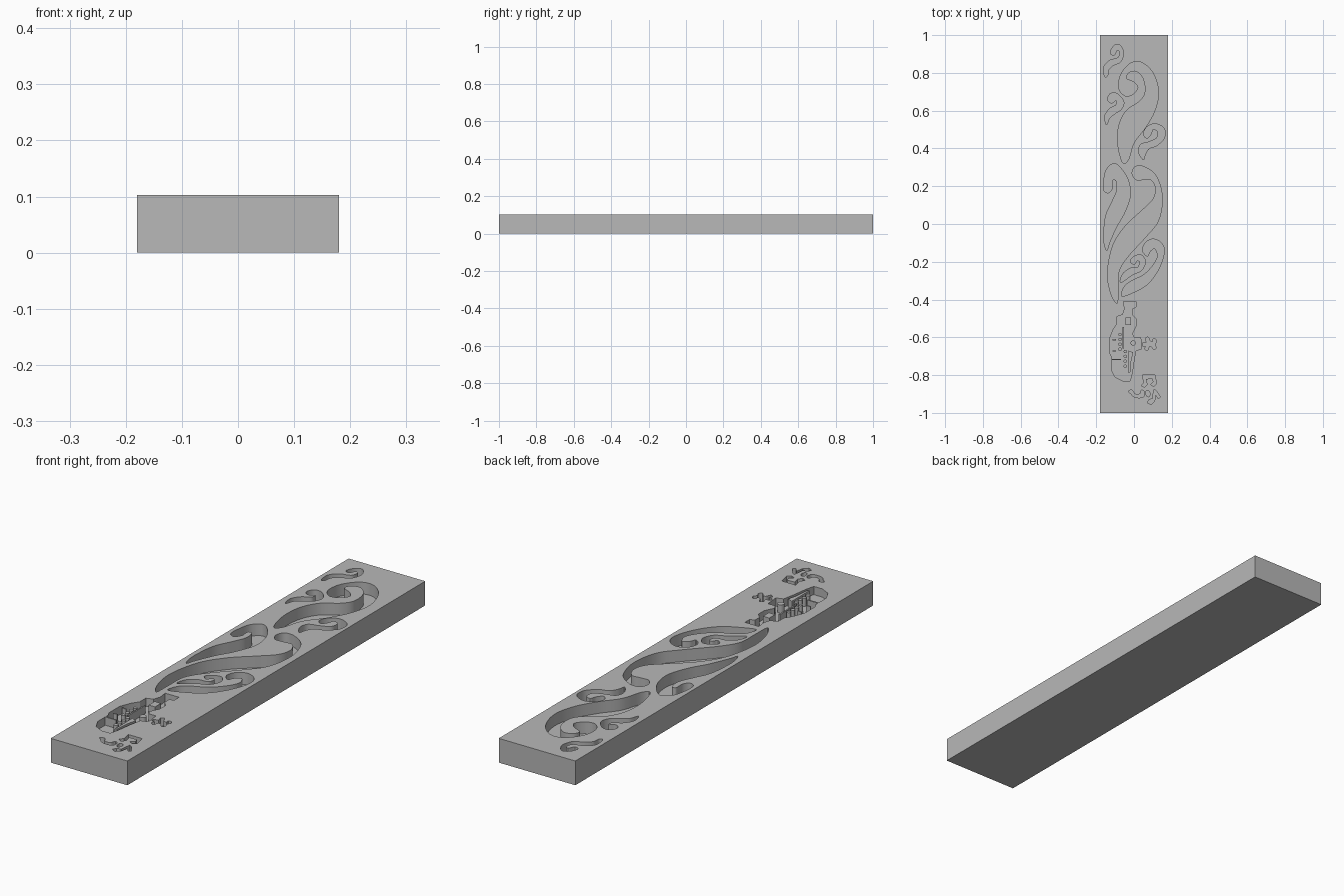
import bpy
import bmesh
import math
from mathutils import Vector

# Plan coordinates are in hundredths of a unit
UNIT = 0.01
HALF_WIDTH, HALF_LENGTH, HEIGHT = 0.18, 1.0, 0.103
SWIRL_FLOOR = 0.053
PICTURE_FLOOR = 0.068

old_cube = bpy.data.objects.get("Cube")
if old_cube:
    bpy.data.objects.remove(old_cube, do_unlink=True)

grey = bpy.data.materials.new("plain grey")
grey.use_nodes = True
grey.diffuse_color = (0.48, 0.48, 0.48, 1)
shader = next(n for n in grey.node_tree.nodes if n.type == "BSDF_PRINCIPLED")
shader.inputs["Base Color"].default_value = grey.diffuse_color


def rounded(points, steps=6):
    """Closed smooth outline through the given points."""
    outline = []
    count = len(points)
    for i in range(count):
        a, b, c, d = (Vector(points[(i + k) % count]) for k in (-1, 0, 1, 2))
        for s in range(steps):
            t = s / steps
            outline.append(b + (c - a) * t / 2
                           + (a * 2 - b * 5 + c * 4 - d) * t * t / 2
                           + (b * 3 - a - c * 3 + d) * t * t * t / 2)
    return outline


def circle(x, y, radius, sides=16):
    return [(x + radius * math.cos(math.tau * i / sides),
             y + radius * math.sin(math.tau * i / sides)) for i in range(sides)]


def box(left, bottom, right, top):
    return [(left, bottom), (right, bottom), (right, top), (left, top)]


def add_prism(bm, outline, low, high):
    """Upright prism over a flat outline."""
    lower = [bm.verts.new((p[0] * UNIT, p[1] * UNIT, low)) for p in outline]
    upper = [bm.verts.new((p[0] * UNIT, p[1] * UNIT, high)) for p in outline]
    bm.faces.new(lower)
    bm.faces.new(upper)
    for i in range(len(outline)):
        j = (i + 1) % len(outline)
        bm.faces.new((lower[i], lower[j], upper[j], upper[i]))


def make_object(name, prisms):
    bm = bmesh.new()
    for outline, low, high in prisms:
        add_prism(bm, outline, low, high)
    bmesh.ops.recalc_face_normals(bm, faces=bm.faces[:])
    mesh = bpy.data.meshes.new(name)
    bm.to_mesh(mesh)
    bm.free()
    mesh.materials.append(grey)
    obj = bpy.data.objects.new(name, mesh)
    bpy.context.collection.objects.link(obj)
    return obj


# Carved swirls, from the back end to the middle
back_curl = [(-15.5, 78), (-16, 83), (-13, 86.5), (-8.5, 88), (-7.5, 91), (-9, 92),
             (-10.5, 89.5), (-12.5, 90.5), (-11, 94), (-8, 95), (-5.5, 91),
             (-7, 86), (-11, 84), (-13.5, 81.5), (-14, 78.5)]
left_curl = [(-14.5, 52.5), (-15.5, 57), (-13, 61), (-9.5, 63), (-9.5, 65.5),
             (-12, 64), (-14, 66), (-12.5, 69), (-9, 69), (-5.5, 65),
             (-6.5, 61), (-10, 58.5), (-13, 56)]
back_swirl = [(-6, 32.5), (-8.5, 42), (-8, 52), (-4, 60), (3, 65), (6, 70),
              (5, 77), (1, 81), (-3, 80), (-4, 77), (0, 75), (2, 72), (-1, 68.5),
              (-5, 68), (-8, 72), (-7, 79), (-2, 85), (4, 85.5), (10, 80),
              (13, 70), (11, 60), (6, 51), (0, 43), (-3, 34)]
right_curl = [(5, 34), (2.5, 38), (3.5, 42), (8, 43.5), (12, 45.5), (12.5, 49),
              (10, 50), (9, 47.5), (7, 45.5), (5, 47.5), (7, 51.5), (11.5, 53),
              (16, 50.5), (16, 45.5), (12, 41.5), (8, 40), (6, 37)]
left_swirl = [(-14.5, -14), (-16, -8), (-15, 4), (-11.5, 12), (-9, 18), (-9.5, 23),
              (-11.5, 23), (-11.5, 19), (-13.5, 16.5), (-16, 18), (-16, 23),
              (-14.5, 29), (-10.5, 32), (-6.5, 29), (-3, 23), (-2, 15),
              (-5, 6), (-9.5, -2), (-13, -10)]
main_swirl = [(-9, -42), (-12.5, -36), (-14, -25), (-11, -11), (-4.5, -1), (4, 7),
              (10, 13), (11.5, 19), (9, 23.5), (5, 23.5), (1, 23.5), (-1, 27),
              (1, 30.5), (6, 30), (12, 25), (15, 14), (13, 2), (7, -6),
              (-3, -17), (-8, -25), (-8.5, -34)]
right_leaf = [(-6.5, -38), (-1, -36.5), (7, -32), (13, -24), (16, -15), (14.5, -10),
              (10, -8), (6, -10), (4.5, -14), (7, -17), (8.5, -14.5), (11, -13),
              (12.5, -17), (10, -22), (5, -27), (-1, -30), (-5, -33)]
small_curl = [(-7, -31), (-6, -26.5), (-2, -23.5), (2, -23), (3, -20), (1.5, -19.5),
              (0, -21.5), (-2, -19.5), (0.5, -17), (4, -16.5), (6, -20),
              (4, -24.5), (-1, -27)]

# Submarine outline with its tail towards the middle, and its periscopes
submarine = [(-5.5, -41), (1, -41), (1, -44), (-1, -45), (-1, -48), (1, -50),
             (1, -54), (-1, -58), (0, -60), (3.5, -60), (4, -66), (1, -67),
             (0, -72), (-1, -79), (-2, -83), (-6, -83), (-10, -81), (-12, -77),
             (-12, -70), (-13, -68), (-13, -61), (-11, -56), (-9, -53),
             (-9, -49), (-6, -48), (-5, -45)]
periscopes = [(4.6, -63), (6.5, -62.6), (6, -60.5), (7.5, -60), (8.5, -62),
              (10, -62.3), (10, -61), (11.5, -61), (12, -62.5), (11, -63.8),
              (11.8, -65.5), (10.5, -66.5), (9.3, -65), (8, -65), (7, -67),
              (5.5, -66), (6.3, -64.8), (4.6, -64.5)]

# Music notes at the front end
paired_note = [(4.5, -80), (11, -80), (12, -84.5), (10.5, -86), (8.8, -85),
               (10.3, -83.5), (9.8, -81.8), (6.2, -82), (7, -85), (5.5, -86.5),
               (3.8, -85.5), (5.2, -84)]
wavy_note = [(-3, -88.5), (-1, -88), (0.5, -90), (3, -90), (4, -88), (5.5, -89),
             (5, -91.5), (2.5, -92), (0, -91.5), (-1.5, -90)]
flag_note = [(10.5, -87.5), (12, -88.5), (14, -91.5), (13, -92.5), (11.5, -90.5),
             (10.8, -94), (9, -95.5), (7, -94.5), (8, -93), (9.8, -92.5)]
comma_note = [(6.5, -88.5), (8, -88.5), (8.5, -90.5), (7.5, -91.5), (6.5, -90.5)]

swirls = [back_curl, left_curl, back_swirl, right_curl,
          left_swirl, main_swirl, right_leaf, small_curl]
pictures = [submarine, paired_note, flag_note,
            rounded(periscopes), rounded(wavy_note), rounded(comma_note)]

# Block with every recess cut into its top
edge_x, edge_y = HALF_WIDTH / UNIT, HALF_LENGTH / UNIT
block = make_object("carved_block", [(box(-edge_x, -edge_y, edge_x, edge_y), 0, HEIGHT)])
above = HEIGHT + 0.05
cutter = make_object("recess_cutter",
                     [(rounded(points), SWIRL_FLOOR, above) for points in swirls]
                     + [(points, PICTURE_FLOOR, above) for points in pictures])
cutter.hide_render = True
cut = block.modifiers.new("recesses", "BOOLEAN")
cut.operation = "DIFFERENCE"
cut.solver = "EXACT"
cut.object = cutter
bpy.context.view_layer.objects.active = block
block.select_set(True)
bpy.ops.object.modifier_apply(modifier=cut.name)
bpy.data.objects.remove(cutter, do_unlink=True)

# Raised details left standing inside the submarine
details = [box(-4.5, -53.5, -1.5, -49.5),
           box(-6, -66, -5.4, -54.5),
           box(-12, -72, -7, -71.4),
           box(-11.5, -61.6, -9.6, -61),
           box(-11.5, -67.6, -9.6, -67),
           [(-2.8, -67), (-0.4, -68), (-1.4, -72), (-2, -78.5), (-2.8, -79)],
           circle(-0.5, -63, 1.4)]
details += [circle(-7.4, -58.5 - 2.6 * i, 0.9) for i in range(4)]
details += [circle(-4.6, -67.5 - 2.6 * i, 0.9) for i in range(4)]
islands = make_object("submarine_details",
                      [(points, PICTURE_FLOOR - 0.002, HEIGHT) for points in details])
islands.select_set(True)
bpy.ops.object.shade_smooth_by_angle(angle=math.radians(30))
